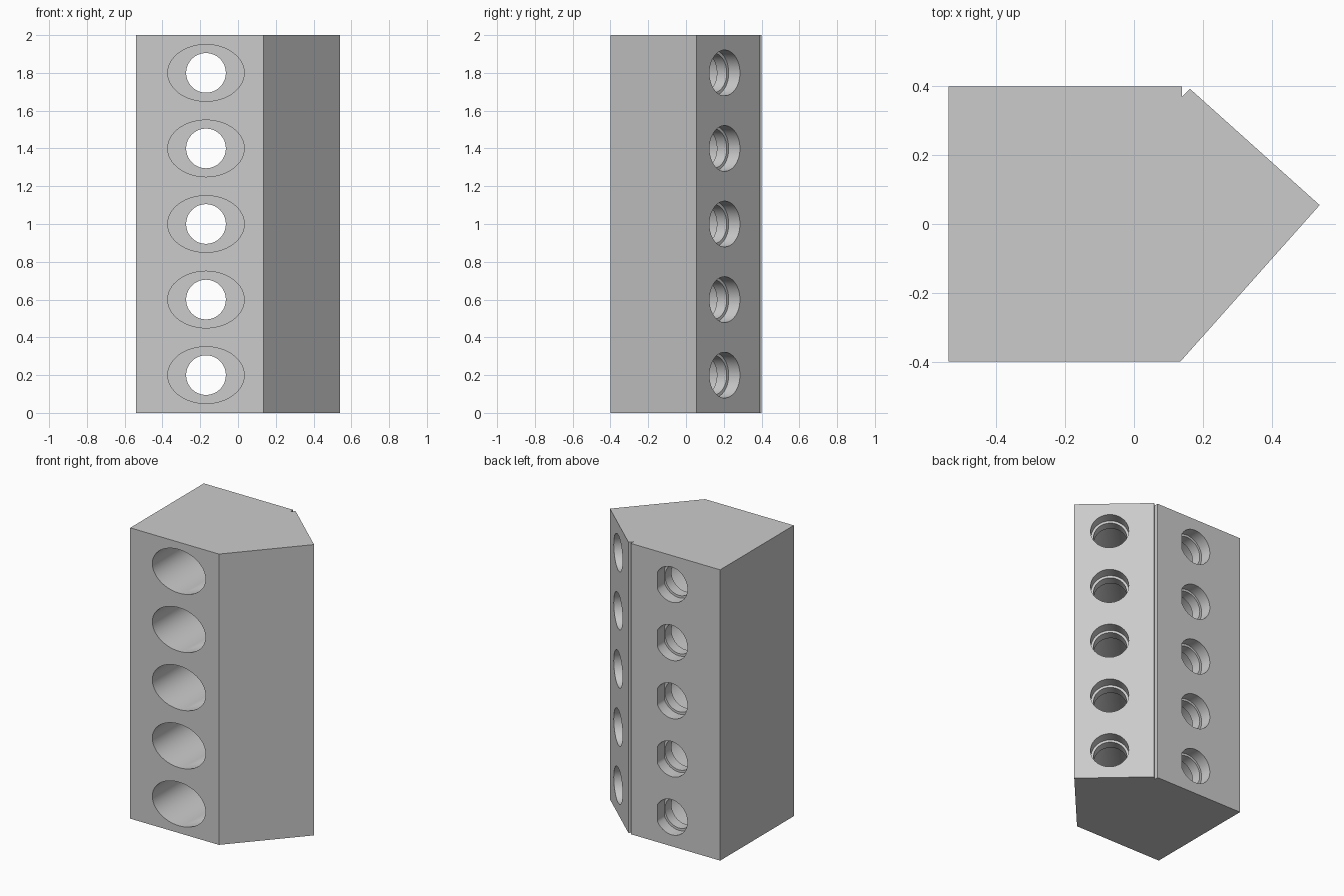
import bpy, bmesh
from mathutils import Matrix, Vector

cube = bpy.data.objects.get("Cube")
if cube:
    bpy.data.objects.remove(cube)

HEIGHT = 2.0
LEVELS = [0.2 + 0.4 * i for i in range(5)]
UP = Vector((0, 0, 1))

grey = bpy.data.materials.new("light grey plastic")
grey.use_nodes = True
colour = (0.6, 0.6, 0.6, 1)
grey.diffuse_color = colour
grey.node_tree.nodes["Principled BSDF"].inputs["Base Color"].default_value = colour


def make_object(name, bm):
    bmesh.ops.recalc_face_normals(bm, faces=bm.faces)
    mesh = bpy.data.meshes.new(name)
    bm.to_mesh(mesh)
    bm.free()
    mesh.materials.append(grey)
    obj = bpy.data.objects.new(name, mesh)
    bpy.context.collection.objects.link(obj)
    return obj


# Five-sided block with a small groove along the back corner
outline = [(-0.54, -0.4), (0.135, -0.4), (0.54, 0.055), (0.163, 0.393),
           (0.14, 0.37), (0.14, 0.4), (-0.54, 0.4)]
bm = bmesh.new()
base = bm.faces.new([bm.verts.new((x, y, 0)) for x, y in outline])
top = bmesh.ops.extrude_face_region(bm, geom=[base])["geom"]
bmesh.ops.translate(bm, vec=UP * HEIGHT,
                    verts=[v for v in top if isinstance(v, bmesh.types.BMVert)])
block = make_object("sensor_block", bm)


def bore(name, mouth, inward, start, end, radius, stretch=1.0, flat=None):
    """Cut a column of round bores running from depth start to depth end."""
    side = UP.cross(inward)
    bm = bmesh.new()
    for z in LEVELS:
        verts = bmesh.ops.create_cone(bm, cap_ends=True, segments=64, radius1=radius,
                                      radius2=radius, depth=end - start)["verts"]
        for v in verts:
            v.co.x *= stretch
            if flat:
                v.co.x = min(v.co.x, flat)
        place = Matrix((side, UP, inward)).transposed().to_4x4()
        place.translation = mouth + inward * (start + end) / 2 + UP * z
        bmesh.ops.transform(bm, matrix=place, verts=verts)
    cutter = make_object(name, bm)
    cutter.hide_render = True
    mod = block.modifiers.new(name, "BOOLEAN")
    mod.operation = "DIFFERENCE"
    mod.solver = "EXACT"
    mod.object = cutter
    return cutter


# Straight holes enter from the back, angled holes from the slanted face
slant = Vector((-0.668, -0.745, 0)).normalized()
slant_mouth = Vector((0.373, 0.205, 0))
reach = 0.605 / -slant.y
centre_x = slant_mouth.x + slant.x * reach
back = Vector((0, -1, 0))
back_mouth = Vector((centre_x, 0.4, 0))

cutters = [
    bore("front_pocket", back_mouth, back, 0.15, 0.9, 0.15, stretch=1.35),
    bore("angled_tunnel", slant_mouth, slant, 0.15, reach, 0.148),
    bore("back_bore", back_mouth, back, 0.04, 0.25, 0.105),
    bore("angled_bore", slant_mouth, slant, 0.04, 0.25, 0.105),
    bore("back_flange_seat", back_mouth, back, -0.05, 0.08, 0.121, flat=0.108),
    bore("angled_flange_seat", slant_mouth, slant, -0.05, 0.08, 0.121),
]

# Bake the cuts and drop the cutters
bpy.context.view_layer.update()
graph = bpy.context.evaluated_depsgraph_get()
result = bpy.data.meshes.new_from_object(block.evaluated_get(graph))
block.modifiers.clear()
block.data = result
block.data.materials.clear()
block.data.materials.append(grey)
for face in block.data.polygons:
    face.material_index = 0
for cutter in cutters:
    bpy.data.objects.remove(cutter)

# Smooth bore walls with crisp rims
bpy.ops.object.select_all(action="DESELECT")
block.select_set(True)
bpy.context.view_layer.objects.active = block
bpy.ops.object.shade_smooth_by_angle(angle=0.5)
